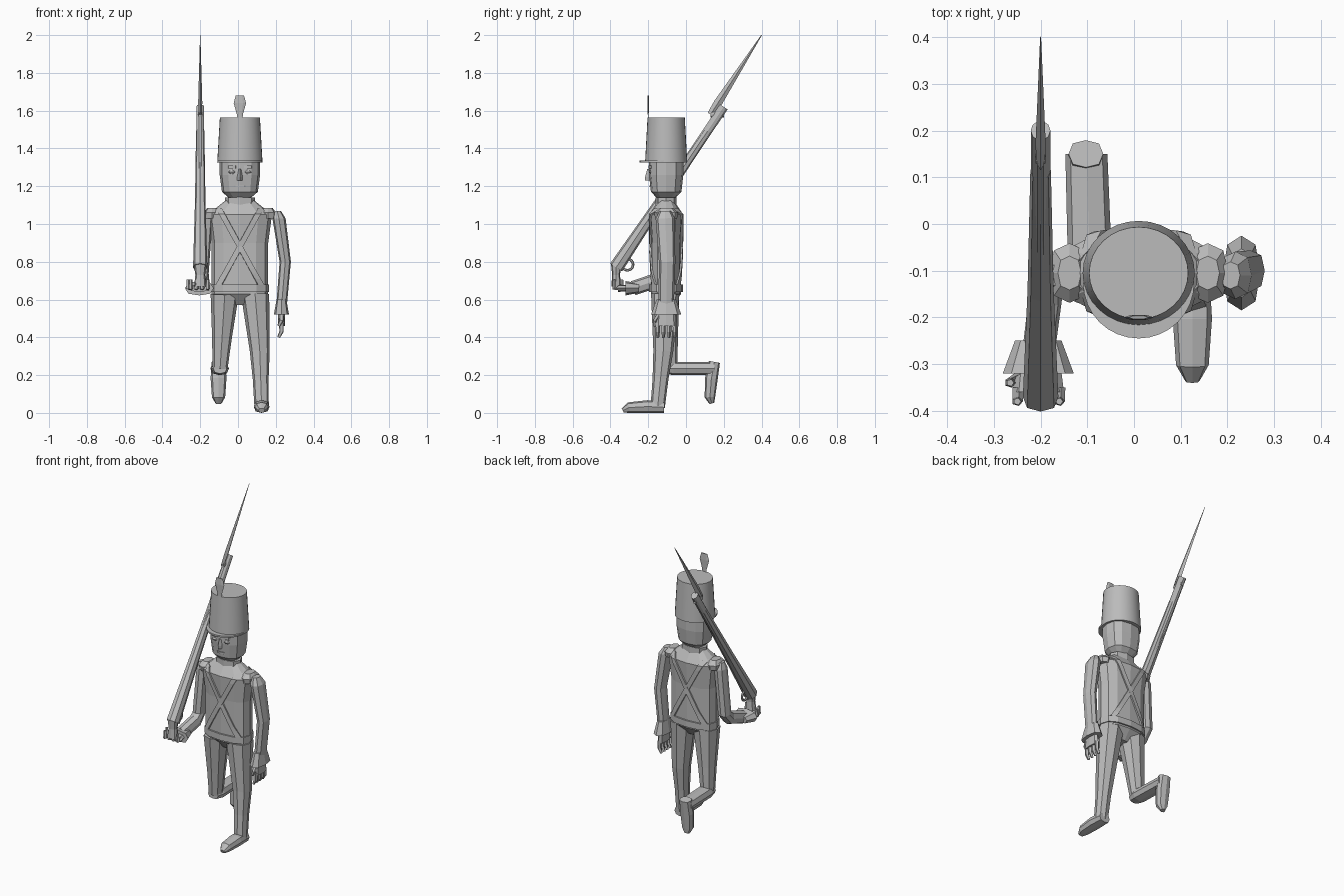
import bpy, bmesh, math
from mathutils import Vector
from mathutils.bvhtree import BVHTree

default_cube = bpy.data.objects.get("Cube")
if default_cube:
    bpy.data.objects.remove(default_cube)

GREY = (.5, .5, .5, 1)
plain_grey = bpy.data.materials.new("plain_grey")
plain_grey.use_nodes = True
plain_grey.diffuse_color = GREY
plain_grey.node_tree.nodes["Principled BSDF"].inputs["Base Color"].default_value = GREY

ACROSS, ALONG, UP = Vector((1, 0, 0)), Vector((0, 1, 0)), Vector((0, 0, 1))
CENTRE, MIDDLE = .01, -.105
SIDES = {"right": -1, "left": 1}


def finish(name, bm):
    """Turn a bmesh into a named grey object."""
    bmesh.ops.recalc_face_normals(bm, faces=bm.faces)
    mesh = bpy.data.meshes.new(name)
    bm.to_mesh(mesh)
    bm.free()
    mesh.materials.append(plain_grey)
    part = bpy.data.objects.new(name, mesh)
    bpy.context.collection.objects.link(part)
    return part


def rounded(value, power):
    """Push a sine or cosine outwards so that rings become boxier."""
    return math.copysign(abs(value) ** power, value)


def loft(name, points, widths, depth=1, sides=8, power=.8, side=ACROSS):
    """Skin rings set square to a path; depth is relative to width."""
    bm = bmesh.new()
    points = [Vector(point) for point in points]
    last = len(points) - 1
    rings = []
    for i, (point, width) in enumerate(zip(points, widths)):
        tangent = points[min(i + 1, last)] - points[max(i - 1, 0)]
        tangent -= side * tangent.dot(side)
        other = tangent.normalized().cross(side) * depth
        angles = [math.tau * k / sides for k in range(sides)]
        rings.append([bm.verts.new(point + width * (side * rounded(math.cos(angle), power)
                                                    + other * rounded(math.sin(angle), power)))
                      for angle in angles])
    for lower, upper in zip(rings, rings[1:]):
        for k in range(sides):
            bm.faces.new((lower[k - 1], lower[k], upper[k], upper[k - 1]))
    bm.faces.new(rings[0])
    bm.faces.new(rings[-1])
    return finish(name, bm)


def column(name, heights, widths, depth=1, sides=8, power=.8, x=CENTRE, y=MIDDLE):
    """Loft straight up through the given heights."""
    return loft(name, [(x, y, z) for z in heights], widths, depth, sides, power)


def smooth(part):
    bpy.ops.object.select_all(action='DESELECT')
    part.select_set(True)
    bpy.context.view_layer.objects.active = part
    bpy.ops.object.shade_smooth_by_angle(angle=math.radians(30))


def hand(name, wrist, reach, spread, curl, thumb_side):
    """Palm, four curled fingers and a thumb."""
    knuckles = wrist + reach
    loft(f"{name}_palm", [wrist - reach / 2, wrist, knuckles], (.03, .05, .055), .35, side=spread)
    for i in range(4):
        root = knuckles + spread * .03 * (i - 1.5)
        bend = root + reach / 2
        loft(f"{name}_finger_{i + 1}", [root - reach / 4, bend, bend + curl],
             (.013, .012, .008), sides=5, power=1, side=spread)
    base = wrist + thumb_side * .04
    bend = base + reach / 2 + thumb_side * .02
    loft(f"{name}_thumb", [base, bend, bend + curl], (.014, .012, .008),
         sides=5, power=1, side=spread)


def shoe(name, heel, forward, up):
    """Shoe with a flat sole and a tapering toe."""
    widths = (.037, .042, .035, .016)
    steps = (0, .4, .85, 1)
    depth = .8
    path = [heel + forward * step + up * width * depth for step, width in zip(steps, widths)]
    loft(name, path, widths, depth)


# Jacket body, belt, collar and neck
jacket = column("jacket", (.57, .63, .9, 1.05, 1.09, 1.13), (.06, .15, .15, .17, .12, .07), .53, 12)
column("belt", (.64, .68), [.155] * 2, .58, 12)
column("collar", (1.1, 1.14), [.08] * 2, .7)
column("neck", (1.1, 1.18), [.055] * 2)

# Crossed straps laid over the jacket, front and back
bm = bmesh.new()
bm.from_mesh(jacket.data)
surface = BVHTree.FromBMesh(bm)
bm.free()
STEPS = 14
for face, direction in {"front": -ALONG, "back": ALONG}.items():
    for hand_name, sign in SIDES.items():
        bm = bmesh.new()
        rows = []
        for i in range(STEPS + 1):
            fraction = i / STEPS
            spot = ACROSS * (CENTRE + sign * .11 * (1 - 2 * fraction)) + UP * (1.08 - .4 * fraction)
            row = []
            for edge in (-.016, .016):
                start = spot + direction + ACROSS * edge
                hit = surface.ray_cast(start, -direction)[0]
                row.append(bm.verts.new(hit + direction * .006))
            rows.append(row)
        for upper, lower in zip(rows, rows[1:]):
            bm.faces.new(upper + lower[::-1])
        strap = finish(f"{face}_strap_{hand_name}", bm)
        thickness = strap.modifiers.new("thickness", 'SOLIDIFY')
        thickness.thickness = .009
        thickness.offset = 0

# Head, nose and mouth
column("head", (1.14, 1.17, 1.26, 1.34), (.06, .095, .107, .107), .85, 12)
column("nose", (1.23, 1.25, 1.29), (.014, .014, .007), 1.6, 4, 1, y=-.194)
column("mouth", (1.195, 1.205), [.03] * 2, .25, y=-.186)

# Eyes, brows and shoulder wings
for hand_name, sign in SIDES.items():
    eye_x = CENTRE + sign * .042
    column(f"{hand_name}_eye", (1.265, 1.275, 1.285), (.01, .02, .01), .6, x=eye_x, y=-.185)
    column(f"{hand_name}_brow", (1.295, 1.31), [.025] * 2, .5, x=eye_x, y=-.186)
    column(f"{hand_name}_shoulder_wing", (1.03, 1.06, 1.085), (.04, .044, .025), 1.45,
           x=CENTRE + sign * .148)

# Tall hat, visor and plume
smooth(column("hat", (1.325, 1.565), (.12, .106), .93, 32, 1))
smooth(column("visor", (1.325, 1.335), [.119] * 2, 1, 32, 1, y=-.126))
column("plume", (1.53, 1.58, 1.64, 1.68), (.012, .016, .033, .022), .18, 6, 1, y=-.2)

# Hanging left arm, flared cuff and hand
shoulder, elbow, wrist = Vector((.217, -.11, 1.03)), Vector((.25, -.1, .8)), Vector((.23, -.105, .52))
loft("left_arm", [shoulder + UP * .04 - ACROSS * .01, shoulder, elbow, wrist + UP * .04],
     (.02, .035, .03, .028), 1.45)
loft("left_cuff", [wrist + UP * .08, wrist], (.026, .04), 2)
hand("left", wrist, UP * -.06, ALONG, UP * -.03 - ACROSS * .015, -ALONG)

# Bent right arm, flared cuff and hand
shoulder, elbow, wrist = Vector((-.17, -.11, 1.03)), Vector((-.19, -.12, .7)), Vector((-.205, -.32, .66))
loft("right_arm", [shoulder + UP * .04, shoulder, elbow + UP * .04, elbow - ALONG * .04, wrist + ALONG * .04],
     (.02, .035, .035, .036, .035), 1.1)
loft("right_cuff", [wrist + ALONG * .07, wrist], (.05, .076), .5)
hand("right", wrist, ALONG * -.04, ACROSS, UP * .045, -ACROSS)

# Standing left leg
hip, knee, ankle = Vector((.09, -.11, .63)), Vector((.115, -.12, .33)), Vector((.125, -.15, .03))
loft("left_leg", [hip, knee, ankle.lerp(knee, .5), ankle], (.075, .053, .042, .038))
shoe("left_shoe", Vector((.125, -.115, 0)), ALONG * -.22, UP)

# Raised right leg, bent back at the knee
hip, knee, ankle = Vector((-.07, -.11, .63)), Vector((-.095, -.085, .235)), Vector((-.102, .15, .235))
loft("right_thigh", [hip, hip.lerp(knee, .6), knee], (.075, .052, .04))
loft("right_shin", [knee - ALONG * .03, knee + ALONG * .02, ankle], (.036, .047, .045), .75)
shoe("right_shoe", Vector((-.103, .18, .27)), UP * -.22 - ALONG * .03, -ALONG)

# Musket stock, barrel, grip and trigger guard
butt, muzzle = Vector((-.2, -.37, .77)), Vector((-.2, .2, 1.62))
loft("musket_stock", [butt, butt.lerp(muzzle, .4), butt.lerp(muzzle, .85)], (.038, .028, .022))
loft("musket_barrel", [butt.lerp(muzzle, .3), muzzle], [.021] * 2, 1.2, 10, 1)
loft("musket_grip", [butt + UP * .02, butt - UP * .04, butt - UP * .1], (.034, .026, .032), .8)
bpy.ops.mesh.primitive_torus_add(major_segments=16, minor_segments=6, major_radius=.03,
                                 minor_radius=.007, location=butt + ALONG * .06 + UP * .015,
                                 rotation=ACROSS.rotation_difference(UP).to_euler())
guard = bpy.context.object
guard.name = "trigger_guard"
guard.data.materials.append(plain_grey)

# Bayonet blade and its socket
tip = Vector((-.2, .4, 2))
base = muzzle - ALONG * .07 - UP * .04
loft("bayonet_socket", [base, muzzle - UP * .04], [.011] * 2, 1.4)
loft("bayonet", [base, base.lerp(tip, .15), tip], (.009, .011, .001), 2, 4, 1)
